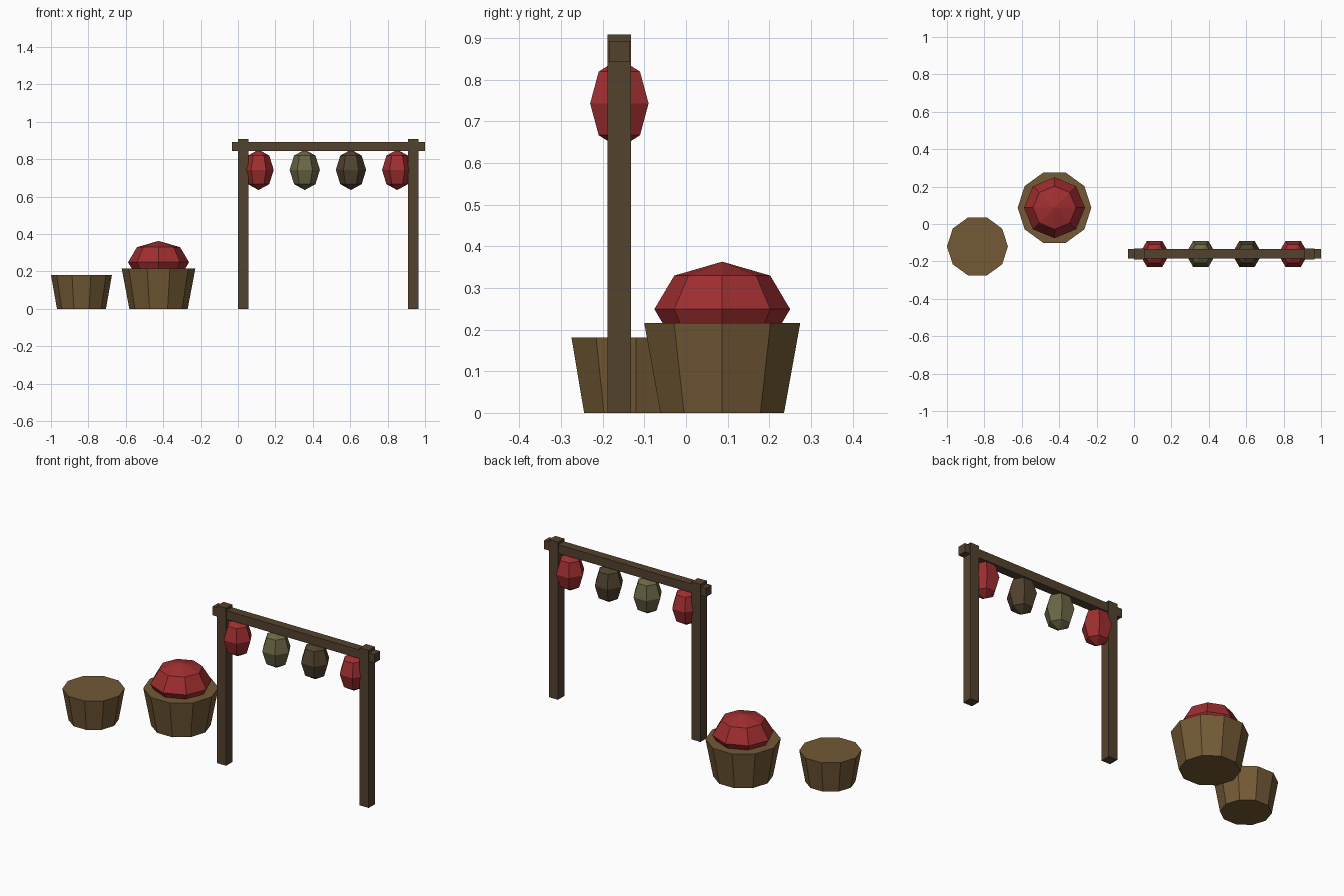
import bpy, bmesh, math
from mathutils import Matrix

if "Cube" in bpy.data.objects:
    bpy.data.objects.remove(bpy.data.objects["Cube"])


def material(name, srgb):
    m = bpy.data.materials.new(name)
    m.diffuse_color = [(c / 255 / 12.92) if c < 11 else ((c / 255 + 0.055) / 1.055) ** 2.4 for c in srgb] + [1]
    m.use_nodes = True
    m.node_tree.nodes["Principled BSDF"].inputs["Base Color"].default_value = m.diffuse_color
    return m


TIMBER = material("dark timber", (84, 66, 45))
BASKET = material("basket brown", (115, 90, 54))
RED = material("red", (160, 46, 48))
OLIVE = material("olive", (107, 102, 70))
UMBER = material("umber", (80, 66, 46))


def finish(name, bm, mat, loc):
    bmesh.ops.recalc_face_normals(bm, faces=bm.faces)
    me = bpy.data.meshes.new(name)
    bm.to_mesh(me)
    bm.free()
    me.materials.append(mat)
    ob = bpy.data.objects.new(name, me)
    ob.location = loc
    bpy.context.collection.objects.link(ob)


def box(name, size, loc, mat):
    bm = bmesh.new()
    bmesh.ops.create_cube(bm, size=1, matrix=Matrix.Diagonal((*size, 1)))
    finish(name, bm, mat, loc)


def lathe(name, profile, sides, loc, mat):
    """Closed faceted solid from (radius, z) points, with a corner on +x."""
    bm = bmesh.new()
    rings = []
    for r, z in profile:
        n = sides if r > 1e-4 else 1
        rings.append([bm.verts.new((r * math.cos(2 * math.pi * i / sides),
                                    r * math.sin(2 * math.pi * i / sides), z)) for i in range(n)])
    for a, b in zip(rings, rings[1:]):
        for i in range(sides):
            j = (i + 1) % sides
            quad = [a[i % len(a)], a[j % len(a)], b[j % len(b)], b[i % len(b)]]
            bm.faces.new(list(dict.fromkeys(quad)))
    for ring in (rings[0], rings[-1]):
        if len(ring) > 1:
            bm.faces.new(ring)
    finish(name, bm, mat, loc)


def ball(name, radius, height, sides, loc, mat):
    angles = [math.pi * (k / 4 - 0.5) for k in range(5)]
    lathe(name, [(radius * math.cos(a), height * math.sin(a)) for a in angles], sides, loc, mat)


# Lantern frame: two posts and a crossbeam
FRAME_Y = -0.16
for side, x in (("left", 0.028), ("right", 0.937)):
    box(side + "_post", (0.057, 0.057, 0.908), (x, FRAME_Y, 0.454), TIMBER)
box("crossbeam", (1.033, 0.05, 0.05), (0.4835, FRAME_Y, 0.868), TIMBER)

# Hanging lanterns
for i, mat in enumerate((RED, OLIVE, UMBER, RED)):
    ball(f"lantern_{i + 1}", 0.081, 0.108, 6, (0.11 + 0.247 * i, FRAME_Y, 0.743), mat)

# Baskets, the larger one heaped with goods
lathe("small_basket", [(0.131, 0), (0.163, 0.181)], 10, (-0.837, -0.12, 0), BASKET)
lathe("large_basket", [(0.156, 0), (0.197, 0.216)], 10, (-0.425, 0.087, 0), BASKET)
ball("red_heap", 0.163, 0.114, 8, (-0.425, 0.087, 0.249), RED)
